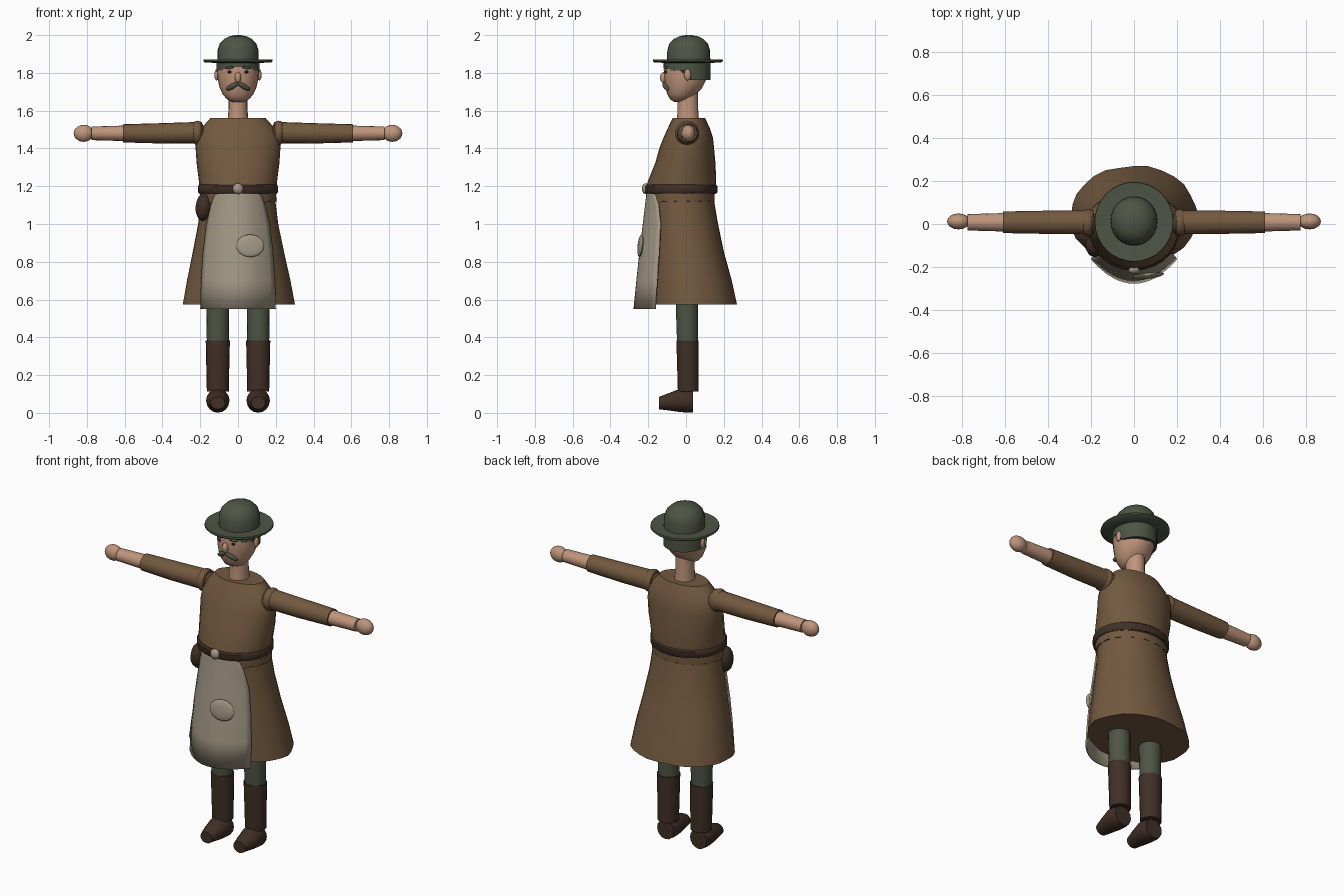
import bpy, bmesh, math
from mathutils import Matrix, Vector, Euler


def material(name, rgb):
    m = bpy.data.materials.new(name)
    m.diffuse_color = (*rgb, 1)
    return m


COAT = material("coat_brown", (0.17, 0.10, 0.05))
LEATHER = material("dark_leather", (0.052, 0.029, 0.019))
GREEN = material("dark_green", (0.075, 0.09, 0.06))
SKIN = material("skin", (0.52, 0.30, 0.20))
LINEN = material("linen", (0.37, 0.32, 0.24))
BLACK = material("eye_black", (0.012, 0.01, 0.008))


def finish(bm, name, mat, angle=40):
    bmesh.ops.recalc_face_normals(bm, faces=bm.faces)
    me = bpy.data.meshes.new(name)
    bm.to_mesh(me)
    bm.free()
    me.materials.append(mat)
    me.polygons.foreach_set("use_smooth", [True] * len(me.polygons))
    me.set_sharp_from_angle(angle=math.radians(angle))
    ob = bpy.data.objects.new(name, me)
    bpy.context.collection.objects.link(ob)
    return ob


def loft(name, mat, rings, n=24, place=None, warp=None, caps=True, angle=40):
    """Rings are (z, rx, ry, cx, cy); place moves the finished stack."""
    bm = bmesh.new()
    loops = []
    for i, (z, rx, ry, cx, cy) in enumerate(rings):
        loop = []
        for k in range(n):
            a = 2 * math.pi * k / n
            p = Vector((cx + rx * math.cos(a), cy + ry * math.sin(a), z))
            if warp:
                p = warp(i, a, p)
            loop.append(bm.verts.new(place @ p if place else p))
        loops.append(loop)
    for lo, hi in zip(loops, loops[1:]):
        for k in range(n):
            bm.faces.new((lo[k], lo[(k + 1) % n], hi[(k + 1) % n], hi[k]))
    if caps:
        bm.faces.new(loops[0])
        bm.faces.new(loops[-1])
    return finish(bm, name, mat, angle)


def ball(name, mat, centre, size, rot=(0, 0, 0), seg=16, rows=10):
    bm = bmesh.new()
    m = Matrix.LocRotScale(Vector(centre), Euler(rot), Vector(size))
    bmesh.ops.create_uvsphere(bm, u_segments=seg, v_segments=rows, radius=1, matrix=m)
    return finish(bm, name, mat, 60)


# Coat body, belt and flared skirt
loft("coat_body", COAT, [
    (1.16, .203, .182, 0, -.025), (1.22, .206, .182, 0, -.022),
    (1.32, .219, .160, 0, -.004), (1.41, .225, .143, 0, .005),
    (1.46, .221, .130, 0, .012), (1.51, .192, .110, 0, .015),
    (1.56, .147, .086, 0, .015)], 28)
loft("belt", LEATHER, [
    (1.162, .206, .186, 0, -.025), (1.170, .212, .192, 0, -.025),
    (1.200, .212, .192, 0, -.025), (1.208, .206, .184, 0, -.025)], 28)


def hem_folds(i, a, p):
    f = 1 + 0.012 * i / 4 * (math.cos(9 * a) + math.cos(5 * a + 1))
    return Vector((p.x * f, .035 + (p.y - .035) * f, p.z))


loft("coat_skirt", COAT, [
    (.575, .296, .235, 0, .037), (.70, .274, .220, 0, .024),
    (.85, .242, .196, 0, .006), (1.0, .212, .178, 0, -.008),
    (1.17, .192, .163, 0, -.022)][::-1], 28, warp=hem_folds)


# Scalloped flap under the belt
def scallop(i, a, p):
    if i == 0:
        p.z += .010 * abs(math.sin(8 * a))
    return p


loft("waist_flap", COAT, [(1.112, .203, .172, 0, -.022),
     (1.168, .202, .174, 0, -.023)], 64, warp=scallop)

# Curved apron: (z, half width, front y, edge y)
bm = bmesh.new()
rows = []
for z, w, yf, ye in [(.55, .200, -.278, -.165), (.70, .196, -.263, -.155),
                     (.85, .186, -.247, -.145), (1.0, .168, -.229, -.137),
                     (1.10, .145, -.217, -.148), (1.15, .125, -.211, -.162),
                     (1.18, .085, -.211, -.185)]:
    rows.append([bm.verts.new((w * t / 8, yf + (ye - yf) * (t / 8) ** 2, z))
                 for t in range(-8, 9)])
for lo, hi in zip(rows, rows[1:]):
    for k in range(16):
        bm.faces.new((lo[k], lo[k + 1], hi[k + 1], hi[k]))
apron = finish(bm, "apron", LINEN)
solid = apron.modifiers.new("thickness", "SOLIDIFY")
solid.thickness = .008
ball("apron_patch", LINEN, (.065, -.241, .885), (.075, .013, .060), (-.1, 0, .12), 20)
ball("apron_knot", LINEN, (0, -.212, 1.187), (.029, .022, .029))

# Belt pouch
ball("pouch", LEATHER, (-.182, -.10, 1.09), (.045, .055, .074), (0, .08, 0), 10, 8)

# Arms, stacked outwards from the shoulder
for side, label in ((1, "left"), (-1, "right")):
    out = Matrix.Translation((0, .008, 1.48)) @ Matrix.Rotation(side * math.pi / 2, 4, "Y")
    ball(label + "_shoulder", COAT, (side * .215, .006, 1.483), (.040, .064, .064))
    loft(label + "_sleeve", COAT, [
        (.19, .057, .057, -side * .004, 0), (.40, .054, .055, 0, 0),
        (.61, .048, .051, 0, 0)], 18, out)
    loft(label + "_forearm", SKIN, [(.60, .041, .043, 0, 0),
         (.775, .036, .038, 0, 0)], 16, out)
    ball(label + "_hand", SKIN, (side * .817, .012, 1.48), (.053, .037, .045))

# Legs, boots and shoes
for side, label in ((1, "left"), (-1, "right")):
    x = side * .107
    loft(label + "_trouser", GREEN, [(.36, .058, .056, x, .008),
         (.66, .062, .062, x, .004)], 18)
    loft(label + "_boot", LEATHER, [(.112, .058, .056, x, .012),
         (.25, .061, .058, x, .010), (.382, .064, .060, x, .008)], 18)
    # Shoe sections run from heel to blunt toe
    forward = Matrix.Translation((x, 0, 0)) @ Matrix.Rotation(math.pi / 2, 4, "X")
    loft(label + "_shoe", LEATHER, [
        (-.038, .054, .057, 0, .060), (-.01, .061, .061, 0, .062),
        (.035, .062, .061, 0, .066), (.09, .052, .046, 0, .059),
        (.142, .038, .033, 0, .052)], 16, forward)

# Neck and head
loft("neck", SKIN, [(1.54, .056, .060, 0, .010),
     (1.61, .050, .055, 0, .010), (1.70, .050, .055, 0, .008)], 18)
loft("head", SKIN, [
    (1.647, .030, .028, 0, -.035), (1.66, .058, .052, 0, -.032),
    (1.685, .080, .075, 0, -.023), (1.72, .097, .097, 0, -.012),
    (1.77, .108, .112, 0, -.003), (1.82, .111, .116, 0, -.002),
    (1.865, .106, .110, 0, .002)], 24)


# Hair: low at the back, short over the brow
def hairline(i, a, p):
    if i == 0:
        s = math.sin(a)
        p.z = 1.762 if s > .15 else 1.812 if s > -.75 else 1.832
    return p


loft("hair", GREEN, [(1.762, .114, .124, 0, .006),
     (1.862, .114, .124, 0, .006)], 32, warp=hairline)

# Face
ball("nose", SKIN, (0, -.118, 1.775), (.017, .020, .029))
for s, label in ((1, "left"), (-1, "right")):
    ball(label + "_ear", SKIN, (s * .113, .008, 1.79), (.012, .018, .030))
    ball(label + "_eye", BLACK, (s * .043, -.106, 1.805), (.012, .006, .008))
    ball(label + "_brow", GREEN, (s * .045, -.107, 1.828), (.026, .010, .007),
         (0, s * .1, s * .4))
    ball(label + "_moustache", GREEN, (s * .030, -.107, 1.729), (.040, .015, .014),
         (0, s * .5, s * .35))

# Hat
loft("hat_brim", GREEN, [
    (1.852, .110, .112, 0, .012), (1.856, .176, .178, 0, .010),
    (1.863, .184, .186, 0, .010), (1.872, .182, .184, 0, .010),
    (1.868, .110, .112, 0, .012)], 32, angle=50)
loft("hat_crown", GREEN, [
    (1.86, .110, .115, 0, .014), (1.92, .108, .113, 0, .014),
    (1.955, .097, .102, 0, .014), (1.98, .073, .078, 0, .014),
    (1.994, .045, .048, 0, .014), (2.0, .015, .016, 0, .014)], 24, angle=50)
